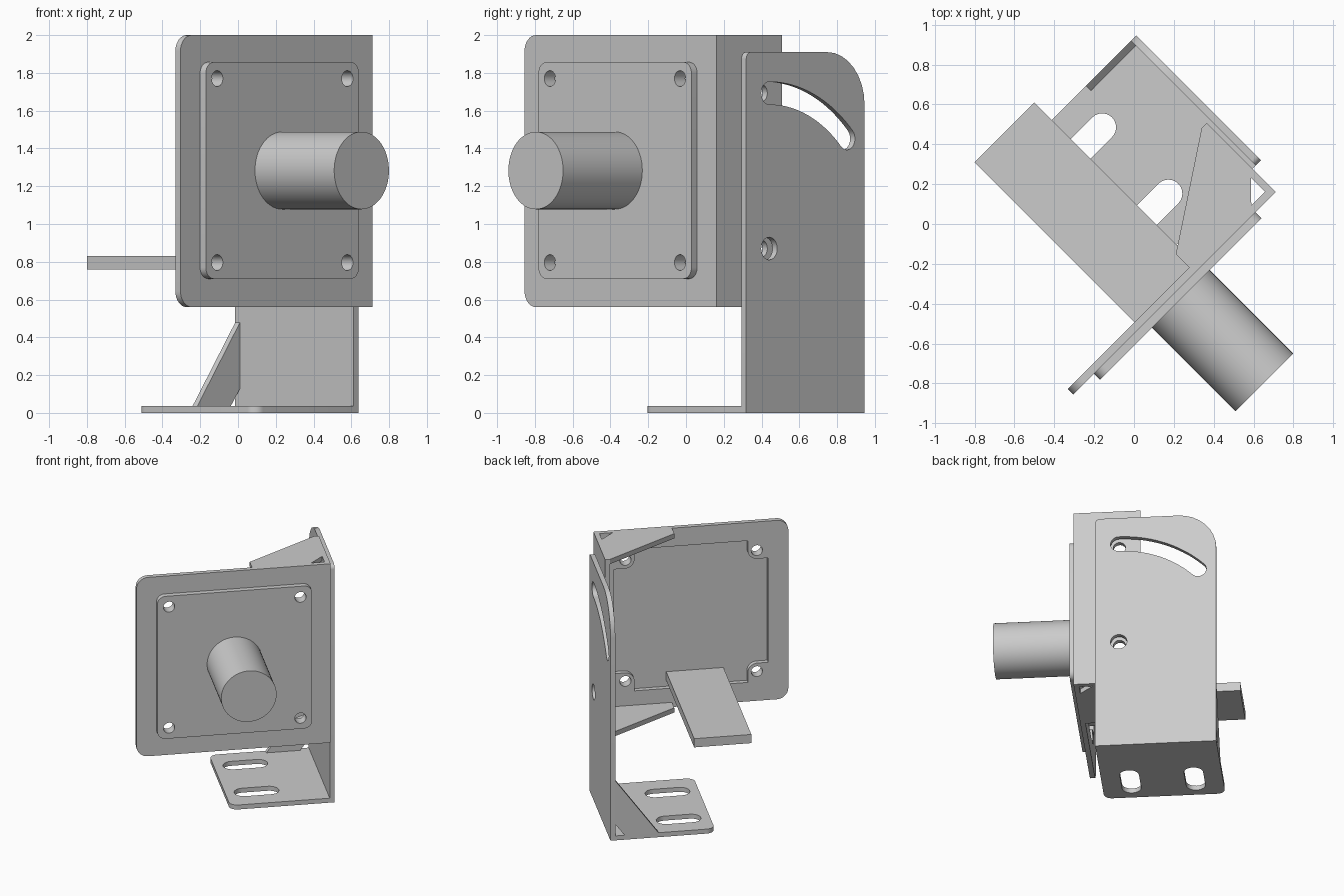
import bpy, bmesh, math
from mathutils import Vector, Matrix

if "Cube" in bpy.data.objects:
    bpy.data.objects.remove(bpy.data.objects["Cube"])

TURN = Matrix.Rotation(math.radians(45), 4, 'Z')   # whole assembly sits at 45 degrees
# Local frame: u along the motor plate, w towards its back, z up
AXES = {
    'uw': lambda a, b, c: (a, b, c),
    'uz': lambda a, b, c: (a, c, b),
    'wz': lambda a, b, c: (c, a, b),
}

grey = bpy.data.materials.new("plain_grey")
grey.diffuse_color = (0.6, 0.6, 0.6, 1)
grey.use_nodes = True
grey.node_tree.nodes["Principled BSDF"].inputs["Base Color"].default_value = grey.diffuse_color


def outline(corners, steps=8):
    """Closed outline; a corner (a, b, r) is rounded with radius r."""
    pts = []
    n = len(corners)
    for i, c in enumerate(corners):
        p = Vector(c[:2])
        if len(c) == 2:
            pts.append(p)
            continue
        r = c[2]
        d1 = (Vector(corners[i - 1][:2]) - p).normalized()
        d2 = (Vector(corners[(i + 1) % n][:2]) - p).normalized()
        half = d1.angle(d2) / 2
        mid = p + (d1 + d2).normalized() * (r / math.sin(half))
        s = (p + d1 * (r / math.tan(half)) - mid).normalized()
        e = (p + d2 * (r / math.tan(half)) - mid).normalized()
        for k in range(steps + 1):
            t = k / steps * (math.pi - 2 * half)
            q = math.sin(math.pi - 2 * half)
            d = s * (math.sin(math.pi - 2 * half - t) / q) + e * (math.sin(t) / q)
            pts.append(mid + d * r)
    return pts


def arc(cx, cy, r, a0, a1, steps=12):
    return [Vector((cx + r * math.cos(math.radians(a0 + (a1 - a0) * k / steps)),
                    cy + r * math.sin(math.radians(a0 + (a1 - a0) * k / steps))))
            for k in range(steps + 1)]


def circle(cx, cy, r, n=32):
    return arc(cx, cy, r, 0, 360, n)[:-1]


def box(a0, a1, b0, b1, r=None):
    c = [(a0, b0), (a1, b0), (a1, b1), (a0, b1)]
    return outline([(*p, r) for p in c] if r else c)


def plate(name, plane, loops, c0, c1):
    """Solid sheet from an outline and its holes, between c0 and c1."""
    cu = bpy.data.curves.new(name, 'CURVE')
    cu.dimensions, cu.fill_mode = '2D', 'BOTH'
    cu.extrude = (c1 - c0) / 2
    for pts in loops:
        sp = cu.splines.new('POLY')
        sp.points.add(len(pts) - 1)
        for q, p in zip(sp.points, pts):
            q.co = (p[0], p[1], 0, 1)
        sp.use_cyclic_u = True
    tmp = bpy.data.objects.new(name + "_curve", cu)
    bpy.context.collection.objects.link(tmp)
    dg = bpy.context.evaluated_depsgraph_get()
    me = bpy.data.meshes.new_from_object(tmp.evaluated_get(dg))
    bpy.data.objects.remove(tmp)
    bm = bmesh.new()
    bm.from_mesh(me)
    bmesh.ops.remove_doubles(bm, verts=bm.verts, dist=1e-5)
    mid = (c0 + c1) / 2
    for v in bm.verts:
        v.co = TURN @ Vector(AXES[plane](v.co.x, v.co.y, v.co.z + mid))
    bmesh.ops.recalc_face_normals(bm, faces=bm.faces)
    bm.to_mesh(me)
    bm.free()
    me.name = name
    me.materials.clear()
    me.materials.append(grey)
    ob = bpy.data.objects.new(name, me)
    bpy.context.collection.objects.link(ob)
    bpy.ops.object.select_all(action='DESELECT')
    ob.select_set(True)
    bpy.context.view_layer.objects.active = ob
    bpy.ops.object.shade_smooth_by_angle(angle=math.radians(30))
    return ob


# Motor centre and its four screw holes
MU, MZ = -0.10, 1.283
screws = [circle(MU + i * 0.487, MZ + j * 0.487, 0.042, 24)
          for i in (-1, 1) for j in (-1, 1)]

# Motor plate with a square opening that leaves a tab round each screw
h, n, r = 0.57, 0.42, 0.07
opening = outline([(MU + a, MZ + b, *k) for a, b, *k in (
    (n, -h), (n, -n, r), (h, -n), (h, n), (n, n, r), (n, h),
    (-n, h), (-n, n, r), (-h, n), (-h, -n), (-n, -n, r), (-n, -h))])
plate("motor_plate", 'uz',
      [outline([(-0.82, 0.56, 0.085), (0.617, 0.56), (0.617, 2.0), (-0.82, 2.0, 0.085)]),
       opening] + screws, -0.389, -0.351)

# Motor flange and round motor body
plate("motor_flange", 'uz', [box(MU - 0.573, MU + 0.573, 0.71, 1.857, 0.06)] + screws,
      -0.432, -0.389)
plate("motor_body", 'uz', [circle(MU, MZ, 0.205, 64)], -1.025, -0.43)

# Side wall of the motor plate with pivot and clamp holes
PW, PZ, R, S = -0.053, 0.87, 0.823, 0.06
plate("motor_plate_side", 'wz',
      [box(-0.352, 0.10, 0.56, 2.0), circle(PW, PZ, 0.045), circle(PW, PZ + R, 0.045)],
      0.579, 0.617)

# Corner webs at the top and bottom of the motor plate
web = outline([(0.042, -0.352), (0.48, -0.352), (0.58, -0.25), (0.58, 0.10), (0.042, -0.255)])
for name, z in (("top_web", 1.962), ("bottom_web", 0.56)):
    plate(name, 'uw', [web], z, z + 0.038)

# Flat bar sticking out behind the motor
plate("rear_bar", 'uw', [box(-0.346, 0.078, -0.389, 0.785)], 0.76, 0.83)

# Upright of the stand with pivot hole and curved adjusting slot
end = (PW + R * math.cos(math.radians(45)), PZ + R * math.sin(math.radians(45)))
slot = (arc(PW, PZ, R + S, 45, 90, 20) + arc(PW, PZ + R, S, 90, 270)[1:]
        + arc(PW, PZ, R - S, 90, 45, 20)[1:] + arc(*end, S, 225, 405)[1:-1])
plate("stand_upright", 'wz',
      [outline([(-0.225, 0), (0.661, 0), (0.661, 1.91, 0.28), (-0.225, 1.91, 0.035)]),
       circle(PW, PZ, S), slot], 0.64, 0.676)

# Foot of the stand with two long mounting slots
foot_slots = [arc(0.23, w, 0.07, -90, 90) + arc(0.04, w, 0.07, 90, 270)
              for w in (0.456, -0.014)]
plate("stand_foot", 'uw',
      [outline([(-0.097, -0.225, 0.06), (0.641, -0.225), (0.641, 0.661), (-0.097, 0.661, 0.06)])]
      + foot_slots, 0, 0.036)

# Triangular brace between foot and upright
plate("stand_brace", 'uz',
      [outline([(0.32, 0.035), (0.57, 0.035), (0.641, 0.13), (0.641, 0.48)])], 0.625, 0.661)
